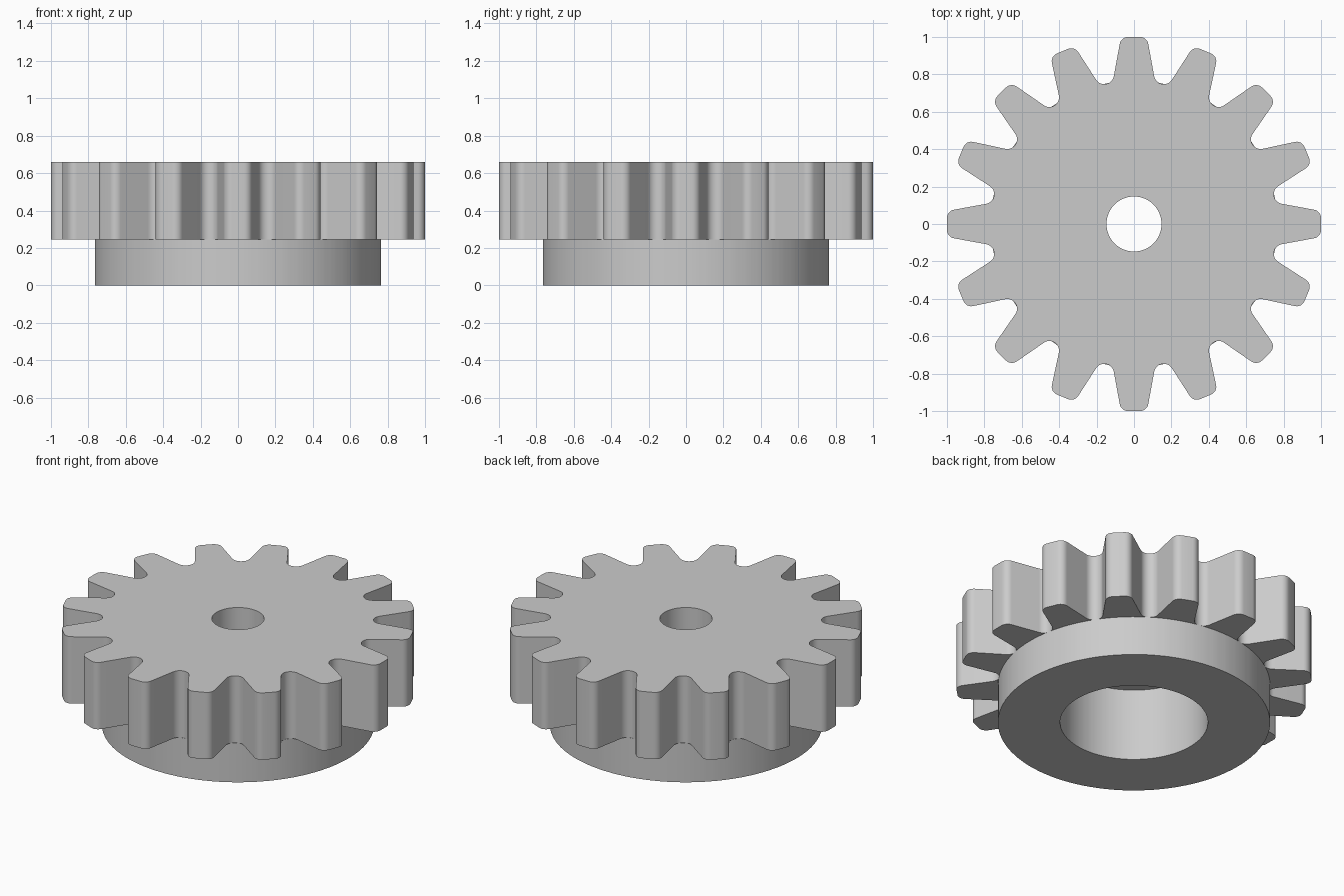
import bpy, bmesh
from math import radians, cos, sin, atan2, asin, hypot, pi, degrees

if "Cube" in bpy.data.objects:
    bpy.data.objects.remove(bpy.data.objects["Cube"], do_unlink=True)

TEETH = 16
HALF_PITCH = pi / TEETH
TOP, WHEEL_BASE, RECESS_TOP = 0.66, 0.245, 0.45
BORE_R, RECESS_R, COLLAR_R = 0.147, 0.416, 0.766

# Colour
steel = bpy.data.materials.new("steel_grey")
steel.use_nodes = True
colour = (0.6, 0.6, 0.6, 1)
steel.diffuse_color = colour
steel.node_tree.nodes["Principled BSDF"].inputs["Base Color"].default_value = colour


def arc(cx, cy, r, start, end, steps):
    angles = [start + (end - start) * i / steps for i in range(steps + 1)]
    return [(cx + r * cos(a), cy + r * sin(a)) for a in angles]


def tooth_half():
    """Half a tooth along +x: rounded tip corner, straight flank, round root."""
    tip_x, tip_y, tip_r = 0.955, 0.032, 0.045
    root_r = 0.052
    root_x, root_y = 0.815 * cos(HALF_PITCH), 0.815 * sin(HALF_PITCH)
    dx, dy = root_x - tip_x, root_y - tip_y
    normal = atan2(dy, dx) + asin((tip_r + root_r) / hypot(dx, dy)) - pi / 2
    corner = arc(tip_x, tip_y, tip_r, 0, normal, 6)
    root = arc(root_x, root_y, root_r, normal + pi, HALF_PITCH + pi, 6)
    return corner + root


# Full outline as (angle, radius) pairs
half = [(atan2(y, x), hypot(x, y)) for x, y in tooth_half()]
tooth = [(-a, r) for a, r in reversed(half[:-1])] + half
outline = [(a + 2 * HALF_PITCH * k, r) for k in range(TEETH) for a, r in tooth]

# Section loop around the body; None follows the toothed outline
section = [(BORE_R, TOP), (None, TOP), (None, WHEEL_BASE), (COLLAR_R, WHEEL_BASE),
           (COLLAR_R, 0), (RECESS_R, 0), (RECESS_R, RECESS_TOP), (BORE_R, RECESS_TOP)]

# Toothed wheel with its collar, recess and bore
bm = bmesh.new()
rings = [[bm.verts.new(((radius or r) * cos(a), (radius or r) * sin(a), z))
          for a, r in outline] for radius, z in section]
for i, ring in enumerate(rings):
    below = rings[(i + 1) % len(rings)]
    for j in range(len(ring)):
        k = (j + 1) % len(ring)
        bm.faces.new((ring[j], below[j], below[k], ring[k]))
bmesh.ops.recalc_face_normals(bm, faces=bm.faces)
mesh = bpy.data.meshes.new("gear_wheel")
bm.to_mesh(mesh)
bm.free()
mesh.materials.append(steel)
gear = bpy.data.objects.new("gear_wheel", mesh)
bpy.context.collection.objects.link(gear)

# Smooth curved walls, keep the rims crisp
bpy.context.view_layer.objects.active = gear
gear.select_set(True)
bpy.ops.object.shade_smooth_by_angle(angle=radians(30))
